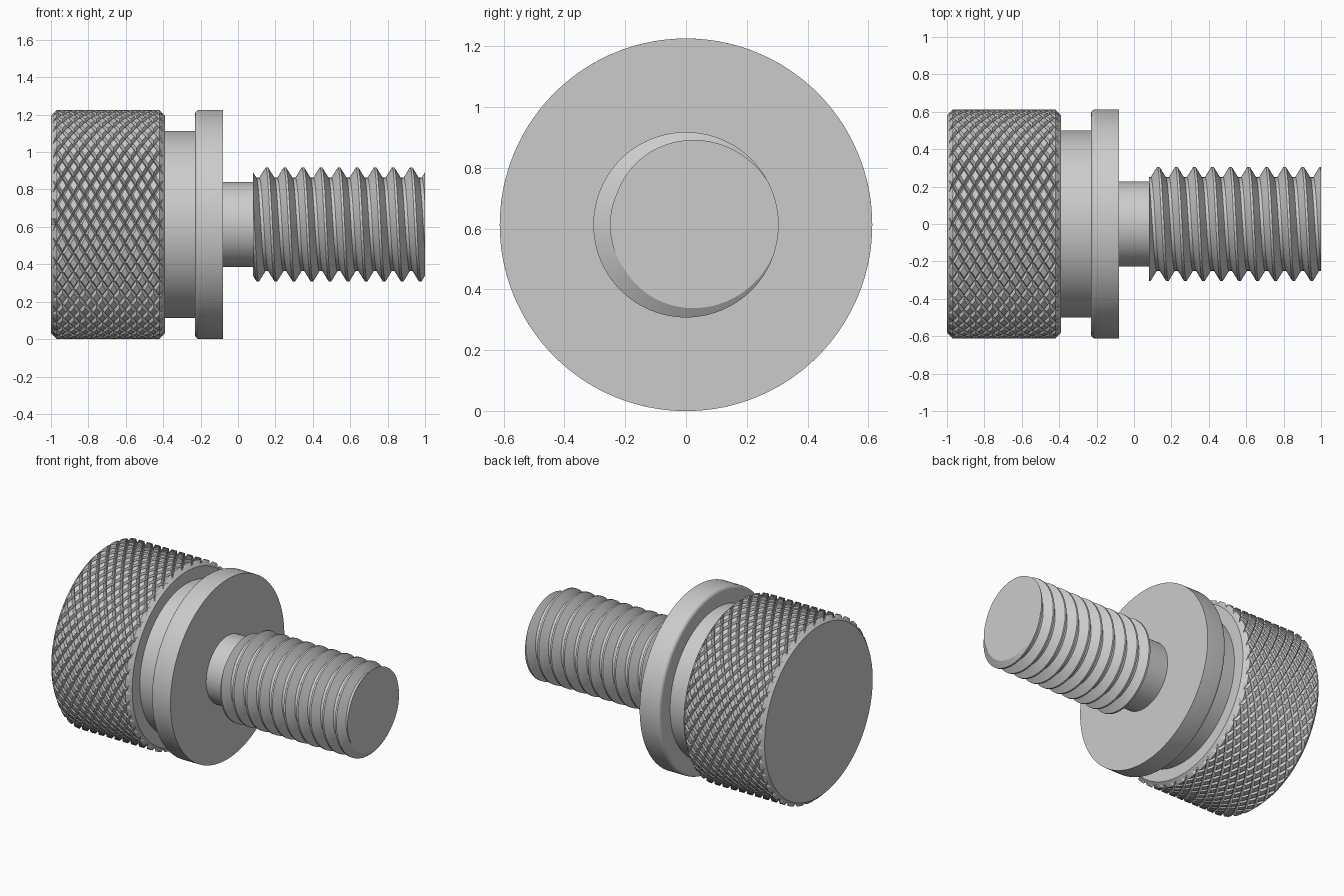
import bpy, bmesh
from math import sin, cos, pi, radians

if "Cube" in bpy.data.objects:
    bpy.data.objects.remove(bpy.data.objects["Cube"])

R = 0.613            # head radius, also height of the axis


def pt(x, r, a):
    return (x, r * cos(a), r * sin(a))


def finish(bm, name, angle=30):
    bmesh.ops.recalc_face_normals(bm, faces=bm.faces)
    me = bpy.data.meshes.new(name)
    bm.to_mesh(me)
    bm.free()
    ob = bpy.data.objects.new(name, me)
    ob.location.z = R
    bpy.context.collection.objects.link(ob)
    smooth(ob, angle)
    return ob


def smooth(ob, angle):
    bpy.ops.object.select_all(action='DESELECT')
    ob.select_set(True)
    bpy.context.view_layer.objects.active = ob
    bpy.ops.object.shade_smooth_by_angle(angle=radians(angle))


def lathe(name, profile, n=128, caps=False):
    bm = bmesh.new()
    rings = [[bm.verts.new(pt(x, r, 2 * pi * i / n)) for i in range(n)] for x, r in profile]
    for a, b in zip(rings, rings[1:]):
        for i in range(n):
            j = (i + 1) % n
            bm.faces.new((a[i], a[j], b[j], b[i]))
    if caps:
        bm.faces.new(rings[0])
        bm.faces.new(rings[-1])
    return finish(bm, name)


def clip(bm, x0, x1):
    # trim to x0..x1 and close both ends
    for x, d in ((x0, -1), (x1, 1)):
        bmesh.ops.bisect_plane(bm, geom=bm.verts[:] + bm.edges[:] + bm.faces[:], dist=1e-6,
                               plane_co=(x, 0, 0), plane_no=(d, 0, 0), clear_outer=True)
        rim = [e for e in bm.edges if e.is_boundary
               and all(abs(v.co.x - x) < 1e-4 for v in e.verts)]
        bmesh.ops.edgeloop_fill(bm, edges=rim)


# knurled head: lattice of raised diamonds separated by V grooves
bm = bmesh.new()
hx, count, depth, top = 0.0305, 36, 0.02, 0.62
ht = pi / count
dirs = ((1, 0), (0, 1), (-1, 0), (0, -1))
for j in range(-2, 23):
    for i in range(2 * count):
        if (i + j) % 2:
            continue
        x, a = -1 + j * hx, i * ht
        low = [bm.verts.new(pt(x + dx * hx, R - depth, a + da * ht)) for dx, da in dirs]
        high = [bm.verts.new(pt(x + dx * hx * top, R, a + da * ht * top)) for dx, da in dirs]
        mid = bm.verts.new(pt(x, R, a))
        for k in range(4):
            m = (k + 1) % 4
            bm.faces.new((low[k], low[m], high[m], high[k]))
            bm.faces.new((high[k], high[m], mid))
bmesh.ops.remove_doubles(bm, verts=bm.verts, dist=1e-4)
clip(bm, -1, -0.39)
head = finish(bm, "knurled_head")

# chamfer both head ends with a cone-ended cutter
cutter = lathe("chamfer_cutter", [(-1.05, 0.532), (-0.95, 0.632), (-0.44, 0.632), (-0.34, 0.532)],
               caps=True)
mod = head.modifiers.new("chamfer", 'BOOLEAN')
mod.operation, mod.solver, mod.object = 'INTERSECT', 'EXACT', cutter
bpy.context.view_layer.objects.active = head
bpy.ops.object.modifier_apply(modifier=mod.name)
bpy.data.objects.remove(cutter)
smooth(head, 30)

# neck, flange with rounded back edge, and plain shank
e = 0.025
rounded = [(-0.23 + e - e * cos(t * pi / 12), R - e + e * sin(t * pi / 12)) for t in range(7)]
lathe("neck_flange_shank",
      [(-0.39, 0.5), (-0.23, 0.5)] + rounded + [(-0.08, R), (-0.08, 0.228), (0.08, 0.228)])

# right-hand thread: profile swept along a helix, each turn joined to the next
bm = bmesh.new()
pitch, n, turns = 0.0965, 96, 14
profile = [(-0.040, 0.25), (-0.006, 0.305), (0.006, 0.305), (0.040, 0.25)]
rows = [[bm.verts.new(pt(0.13 + (k / n - 2.5) * pitch + dx, r, 2 * pi * (k / n - 2.5)))
         for dx, r in profile] for k in range(n * turns)]
for k in range(n * (turns - 1) - 1):
    a = rows[k] + [rows[k + n][0]]
    b = rows[k + 1] + [rows[k + 1 + n][0]]
    for i in range(4):
        bm.faces.new((a[i], a[i + 1], b[i + 1], b[i]))
bmesh.ops.delete(bm, geom=[v for v in bm.verts if not v.link_faces], context='VERTS')
clip(bm, 0.08, 1.0)
finish(bm, "threaded_rod")
